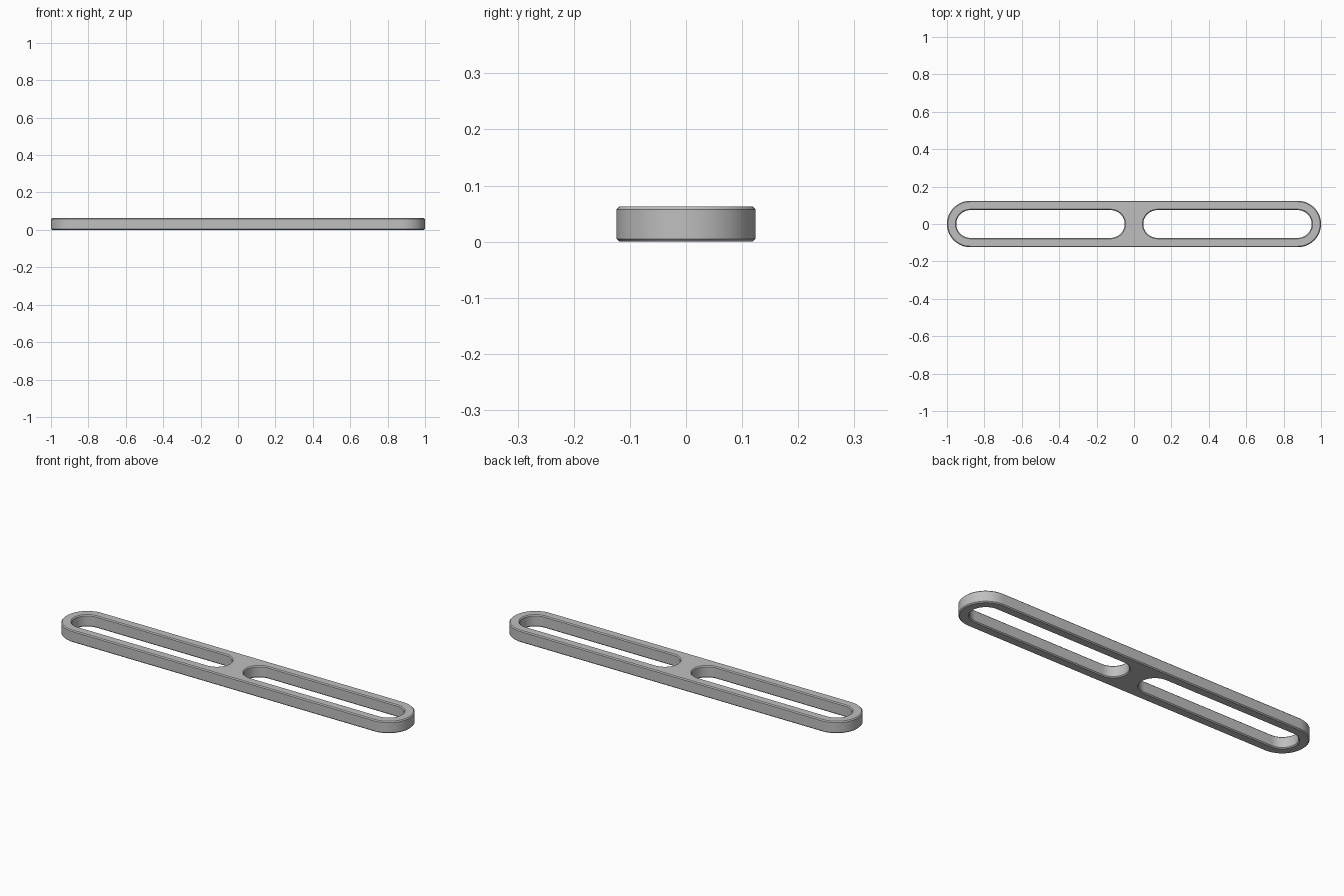
import bpy, bmesh, math

if "Cube" in bpy.data.objects:
    bpy.data.objects.remove(bpy.data.objects["Cube"])

HEIGHT, CHAMFER, SEG = 0.0625, 0.005, 28


def stadium(x0, x1, r):
    """Outline points of a round-ended slot spanning x0..x1 with radius r."""
    pts = []
    for cx, start in ((x1 - r, -math.pi / 2), (x0 + r, math.pi / 2)):
        for i in range(SEG + 1):
            a = start + math.pi * i / SEG
            pts.append((cx + r * math.cos(a), r * math.sin(a)))
    return pts


def add_wall(bm, x0, x1, r, grow):
    """Chamfered vertical wall; grow is the outline offset at top and bottom."""
    rings = []
    for z, d in ((0, grow), (CHAMFER, 0), (HEIGHT - CHAMFER, 0), (HEIGHT, grow)):
        rings.append([bm.verts.new((x, y, z)) for x, y in stadium(x0 - d, x1 + d, r + d)])
    n = len(rings[0])
    for a, b in zip(rings, rings[1:]):
        for i in range(n):
            j = (i + 1) % n
            bm.faces.new((a[i], a[j], b[j], b[i]))
    return [[bm.edges.get((ring[i], ring[(i + 1) % n])) for i in range(n)]
            for ring in (rings[0], rings[-1])]


bm = bmesh.new()
# Outer rim and the two long slots
walls = [add_wall(bm, -1, 1, 0.124, -CHAMFER),
         add_wall(bm, -0.95, -0.05, 0.074, CHAMFER),
         add_wall(bm, 0.05, 0.95, 0.074, CHAMFER)]
# Bottom and top faces with the slots left open
for side, nz in ((0, -1), (1, 1)):
    bmesh.ops.triangle_fill(bm, use_beauty=True, normal=(0, 0, nz),
                            edges=[e for w in walls for e in w[side]])
bmesh.ops.recalc_face_normals(bm, faces=bm.faces)

mesh = bpy.data.meshes.new("slotted_bar")
bm.to_mesh(mesh)
bm.free()
bar = bpy.data.objects.new("slotted_bar", mesh)
bpy.context.collection.objects.link(bar)

grey = bpy.data.materials.new("grey_metal")
grey.diffuse_color = (0.52, 0.52, 0.52, 1)
grey.use_nodes = True
grey.node_tree.nodes["Principled BSDF"].inputs["Base Color"].default_value = grey.diffuse_color
mesh.materials.append(grey)

bpy.context.view_layer.objects.active = bar
bar.select_set(True)
bpy.ops.object.shade_smooth_by_angle(angle=math.radians(30))
